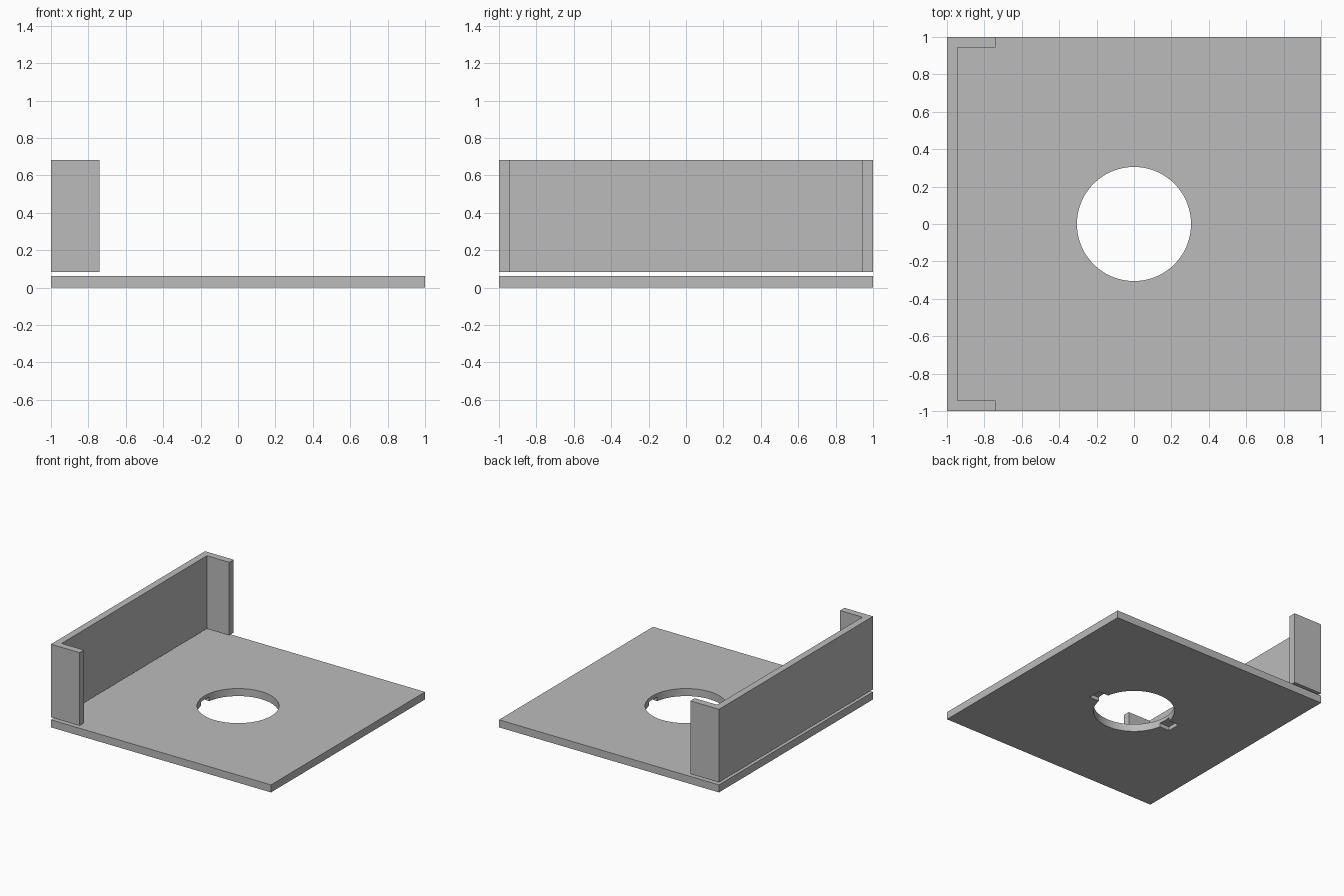
import bpy
import bmesh

if "Cube" in bpy.data.objects:
    bpy.data.objects.remove(bpy.data.objects["Cube"])

grey = bpy.data.materials.new("light_grey")
grey.diffuse_color = (0.5, 0.5, 0.5, 1)
grey.use_nodes = True
grey.node_tree.nodes["Principled BSDF"].inputs["Base Color"].default_value = grey.diffuse_color


def prism(name, outline, z0, z1):
    """Extrude a closed XY outline from z0 to z1."""
    bm = bmesh.new()
    face = bm.faces.new([bm.verts.new((x, y, z0)) for x, y in outline])
    top = bmesh.ops.extrude_face_region(bm, geom=[face])["geom"]
    verts = [v for v in top if isinstance(v, bmesh.types.BMVert)]
    bmesh.ops.translate(bm, verts=verts, vec=(0, 0, z1 - z0))
    bmesh.ops.recalc_face_normals(bm, faces=bm.faces)
    mesh = bpy.data.meshes.new(name)
    bm.to_mesh(mesh)
    bm.free()
    mesh.materials.append(grey)
    obj = bpy.data.objects.new(name, mesh)
    bpy.context.collection.objects.link(obj)
    return obj


def rectangle(x0, x1, y0, y1):
    return [(x0, y0), (x1, y0), (x1, y1), (x0, y1)]


def cut(target, cutter):
    mod = target.modifiers.new("cut", "BOOLEAN")
    mod.operation = "DIFFERENCE"
    mod.solver = "EXACT"
    mod.object = cutter
    bpy.context.view_layer.objects.active = target
    bpy.ops.object.modifier_apply(modifier=mod.name)
    bpy.data.objects.remove(cutter)


# Base plate
plate = prism("base_plate", rectangle(-1, 1, -1, 1), 0, 0.062)

# Locking slots sunk into the underside, either side of the hole
cut(plate, prism("slot_cutter", rectangle(-0.39, 0.39, -0.055, 0.055), -0.1, 0.032))

# Round centre hole
bpy.ops.mesh.primitive_cylinder_add(vertices=96, radius=0.305, depth=0.5)
hole = bpy.context.object
hole.hide_render = True
hole.data.materials.append(grey)
cut(plate, hole)

bpy.ops.object.select_all(action="DESELECT")
plate.select_set(True)
bpy.context.view_layer.objects.active = plate
bpy.ops.object.shade_smooth_by_angle()

# Side wall with a return lip at each end, floating just above the plate
t = 0.057
half = [(-0.74, 1), (-0.74, 1 - t), (-1 + t, 1 - t)]
outline = [(-1, 1)] + half + [(x, -y) for x, y in reversed(half)] + [(-1, -1)]
prism("side_wall", outline, 0.083, 0.683)
